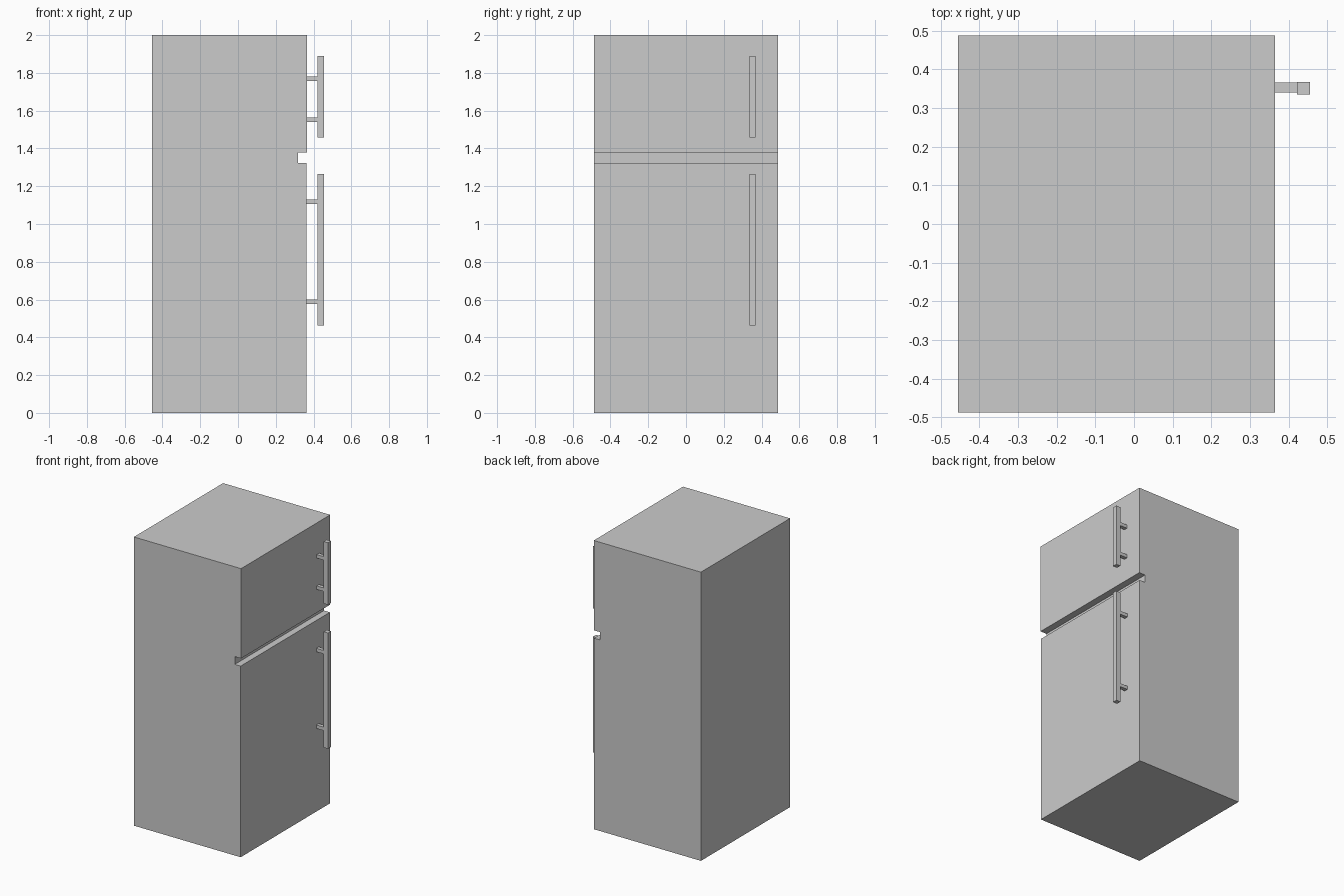
import bpy, bmesh

if "Cube" in bpy.data.objects:
    bpy.data.objects.remove(bpy.data.objects["Cube"])


def mesh_object(name, bm):
    bmesh.ops.recalc_face_normals(bm, faces=bm.faces)
    mesh = bpy.data.meshes.new(name)
    bm.to_mesh(mesh)
    bm.free()
    obj = bpy.data.objects.new(name, mesh)
    bpy.context.collection.objects.link(obj)
    return obj


def box(name, x, y, z):
    bm = bmesh.new()
    bmesh.ops.create_cube(bm, size=1)
    for v in bm.verts:
        v.co = [r[0] if c < 0 else r[1] for c, r in zip(v.co, (x, y, z))]
    return mesh_object(name, bm)


# Cabinet: side profile with the gap between the doors, extruded across the width
HALF_WIDTH = 0.488
profile = [(-0.456, 0), (0.362, 0), (0.362, 1.324), (0.317, 1.324),
           (0.317, 1.378), (0.365, 1.378), (0.365, 2), (-0.456, 2)]
bm = bmesh.new()
face = bm.faces.new([bm.verts.new((x, -HALF_WIDTH, z)) for x, z in profile])
ext = bmesh.ops.extrude_face_region(bm, geom=[face], use_keep_orig=True)
verts = [g for g in ext["geom"] if isinstance(g, bmesh.types.BMVert)]
bmesh.ops.translate(bm, verts=verts, vec=(0, 2 * HALF_WIDTH, 0))
mesh_object("cabinet", bm)

# Door handles: upright bar on two stand-offs
handles = {
    "freezer": ((1.459, 1.889), (1.552, 1.769)),
    "fridge": ((0.462, 1.264), (0.588, 1.119)),
}
for door, (bar_z, mounts) in handles.items():
    box(door + "_handle_bar", (0.422, 0.455), (0.335, 0.368), bar_z)
    for label, z in zip(("lower", "upper"), mounts):
        box(f"{door}_handle_{label}_mount", (0.355, 0.424),
            (0.340, 0.366), (z - 0.012, z + 0.012))
